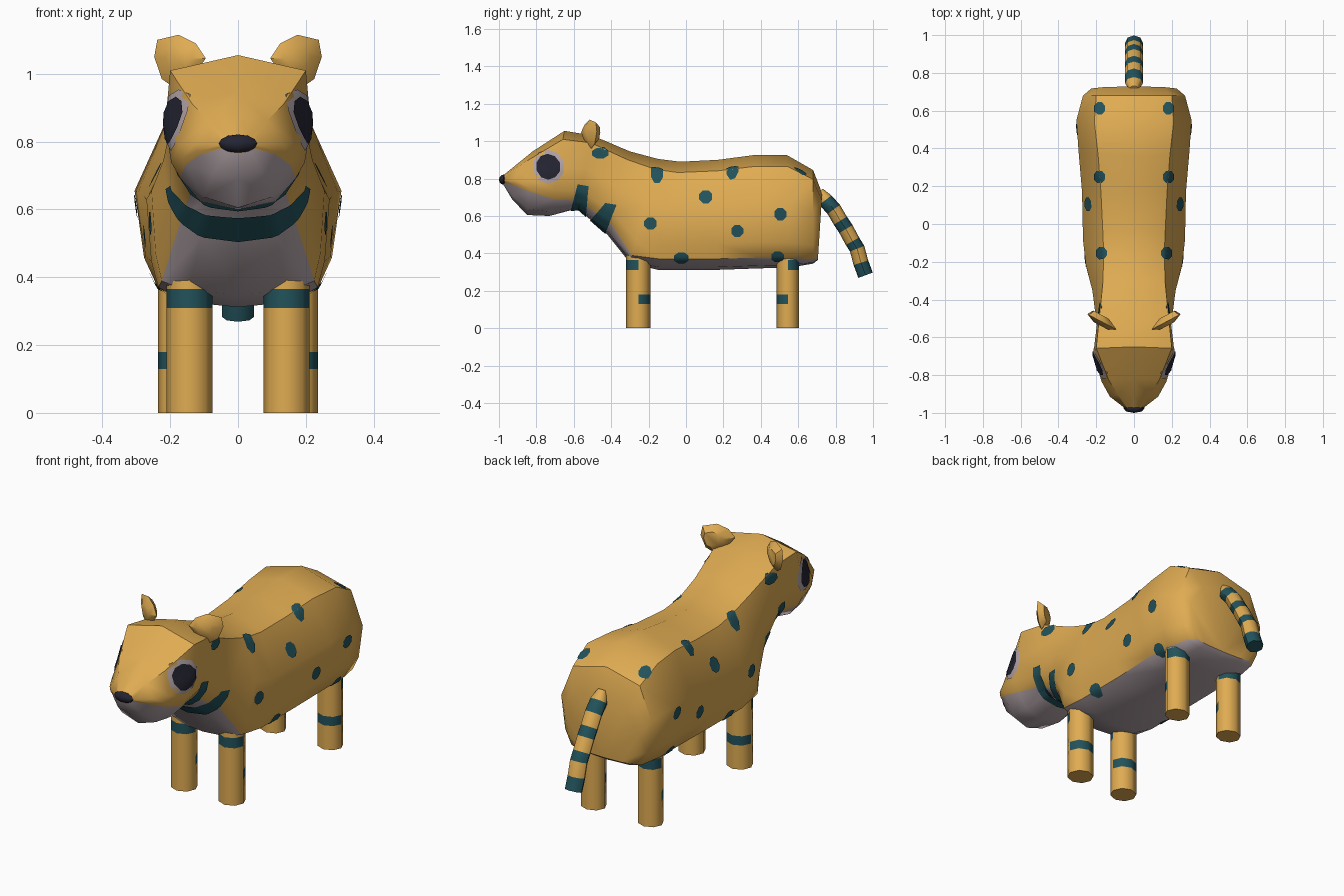
import bpy, bmesh, math
from mathutils import Vector
from mathutils.bvhtree import BVHTree

if "Cube" in bpy.data.objects:
    bpy.data.objects.remove(bpy.data.objects["Cube"])


def make_mat(name, rgb):
    m = bpy.data.materials.new(name)
    m.use_nodes = True
    m.diffuse_color = (*rgb, 1)
    m.node_tree.nodes["Principled BSDF"].inputs["Base Color"].default_value = (*rgb, 1)
    return m


ORANGE = make_mat("golden_orange", (0.74, 0.41, 0.085))
TEAL = make_mat("dark_teal", (0.016, 0.085, 0.105))
PALE = make_mat("pale_grey", (0.46, 0.38, 0.40))
DARK = make_mat("near_black", (0.018, 0.018, 0.032))


def finish(name, bm, mats, angle=40, normals=True):
    if normals:
        bmesh.ops.recalc_face_normals(bm, faces=bm.faces[:])
    me = bpy.data.meshes.new(name)
    bm.to_mesh(me)
    bm.free()
    for m in mats:
        me.materials.append(m)
    ob = bpy.data.objects.new(name, me)
    bpy.context.collection.objects.link(ob)
    bpy.ops.object.select_all(action="DESELECT")
    ob.select_set(True)
    bpy.context.view_layer.objects.active = ob
    bpy.ops.object.shade_smooth_by_angle(angle=math.radians(angle))
    return ob


def loft(bm, rings, colour):
    """Skin closed rings; colour(i, j) gives the material index."""
    vs = [[bm.verts.new(p) for p in r] for r in rings]
    n = len(vs[0])
    for i in range(len(vs) - 1):
        for j in range(n):
            k = (j + 1) % n
            f = bm.faces.new((vs[i][j], vs[i][k], vs[i + 1][k], vs[i + 1][j]))
            f.material_index = colour(i, j)
    bm.faces.new(vs[0])
    f = bm.faces.new(vs[-1])
    f.material_index = colour(len(vs) - 2, 0)


def mix(a, b, t):
    return a + (b - a) * t


# Head and body: top y, top z, bottom y, bottom z, widths (shoulder, side, belly edge), edge height
SECTIONS = [
    (-.980, .815, -.975, .765, .030, .045, .030, .62),
    (-.900, .880, -.930, .690, .085, .128, .110, .62),
    (-.820, .945, -.850, .605, .135, .172, .155, .63),
    (-.650, 1.055, -.730, .600, .200, .215, .170, .80),
    (-.500, 1.030, -.580, .640, .185, .197, .130, .90),
    (-.300, .945, -.420, .500, .165, .220, .170, .86),
    (-.150, .905, -.300, .350, .160, .255, .225, .93),
    (-.030, .890, -.150, .312, .165, .270, .235, .90),
    (.170, .900, .170, .312, .175, .275, .235, .90),
    (.360, .925, .400, .320, .190, .293, .240, .905),
    (.540, .925, .560, .325, .210, .305, .235, .92),
    (.680, .845, .680, .345, .200, .270, .210, .95),
    (.728, .720, .705, .365, .150, .225, .170, .97),
]


def body_ring(yt, zt, yb, zb, wt, wm, wb, tb):
    half = [(0, 0), (wt, .1), (wm, .45), (mix(wm, wb, .4), mix(.45, tb, .7)),
            (wb, tb), (wb * .65, mix(tb, 1, .75)), (0, 1)]
    pts = half + [(-x, t) for x, t in half[-2:0:-1]]
    return [(x, mix(yt, yb, t), mix(zt, zb, t)) for x, t in pts]


bm = bmesh.new()
loft(bm, [body_ring(*s) for s in SECTIONS],
     lambda i, j: 1 if 4 <= j <= 7 else 0)
for f in bm.faces:
    if len(f.verts) > 4:
        f.material_index = 0
bmesh.ops.recalc_face_normals(bm, faces=bm.faces[:])
bmesh.ops.triangulate(bm, faces=bm.faces[:], quad_method="SHORT_EDGE")
skin = BVHTree.FromBMesh(bm)
finish("body", bm, [ORANGE, PALE])


def on_skin(origin, direction, lift):
    hit, nor, _, _ = skin.ray_cast(Vector(origin), Vector(direction).normalized())
    return hit + nor * lift if hit else None


def patch(bm, place, ru, rv, lift, sides=8):
    """Small rounded plate that hugs the skin; place(u, v) gives a ray."""
    rows = []
    for s in (0.35, 0.7, 1.0):
        row = []
        for k in range(sides):
            a = 2 * math.pi * (k + .5) / sides
            p = on_skin(*place(ru * s * math.cos(a), rv * s * math.sin(a)), lift)
            if p is None:
                return
            row.append(bm.verts.new(p))
        rows.append(row)
    bm.faces.new(rows[0])
    for a, b in zip(rows, rows[1:]):
        for k in range(sides):
            n = (k + 1) % sides
            bm.faces.new((a[k], b[k], b[n], a[n]))


def from_side(side, y, z):
    return lambda u, v: ((side * 1, y + u, z + v), (-side, 0, 0))


def from_top(x, y):
    return lambda u, v: ((x + u, y + v, 2), (0, 0, -1))


# Coat spots on both flanks and along the back
FLANK = [(-.46, .935, .048, .03), (-.19, .56, .036, .036), (.105, .70, .038, .038),
         (.275, .52, .035, .035), (.505, .61, .035, .036), (-.025, .378, .042, .03),
         (.49, .385, .036, .03)]
bm = bmesh.new()
for side in (1, -1):
    for y, z, ru, rv in FLANK:
        patch(bm, from_side(side, y, z), ru, rv, .005)
    for x, y in ((.17, -.155), (.18, .25), (.18, .61)):
        patch(bm, from_top(side * x, y), .03, .035, .005)
finish("coat_spots", bm, [TEAL])

# Neck stripes: front edge (top, bottom) and back edge (top, bottom) as y, z
STRIPES = [((-.58, .77), (-.62, .62), (-.52, .76), (-.53, .625)),
           ((-.43, .67), (-.49, .60), (-.37, .66), (-.42, .53))]
bm = bmesh.new()
for ft, fb, bt, bb in STRIPES:
    prev = None
    for k in range(33):
        a = math.pi * (k / 32 - .5)
        row = []
        for s in (0, .5, 1):
            top = Vector((0, mix(ft[0], bt[0], s), mix(ft[1], bt[1], s)))
            low = Vector((0, mix(fb[0], bb[0], s), mix(fb[1], bb[1], s)))
            d = (low - top).normalized() * math.cos(a) + Vector((math.sin(a), 0, 0))
            row.append(bm.verts.new(on_skin(top, d, .005)))
        if prev:
            for q in (0, 1):
                bm.faces.new((prev[q], prev[q + 1], row[q + 1], row[q]))
        prev = row
finish("neck_stripes", bm, [TEAL])

# Eyes
for side, label in ((1, "left"), (-1, "right")):
    for part, r, lift, mat in (("eye_white", (.085, .09), .004, PALE),
                               ("pupil", (.064, .068), .009, DARK)):
        bm = bmesh.new()
        patch(bm, from_side(side, -.735, .863), *r, lift, 10)
        finish(f"{label}_{part}", bm, [mat])

# Nose
bm = bmesh.new()
bmesh.ops.create_uvsphere(bm, u_segments=8, v_segments=6, radius=1)
for v in bm.verts:
    v.co = Vector((v.co.x * .057, v.co.y * .025 - .975, v.co.z * .027 + .794))
finish("nose", bm, [DARK])

# Ears: slanted outline with a swollen back and a shallow front
EAR = [(.095, 1.045), (.125, 1.09), (.175, 1.115), (.238, 1.10),
       (.247, 1.05), (.225, .985), (.19, .96), (.135, .99)]
for side, label in ((1, "left"), (-1, "right")):
    bm = bmesh.new()
    rings = []
    for scale, push in ((.5, -.025), (1, 0), (.55, .035)):
        rings.append([(side * mix(.178, x, scale),
                       -.56 + (mix(.178, x, scale) - .09) * .53 + push,
                       mix(1.045, z, scale)) for x, z in EAR])
    loft(bm, rings, lambda i, j: 0)
    finish(f"{label}_ear", bm, [ORANGE])

# Legs: each has an upper band on one half and a lower band on the other
HEIGHTS = [0, .13, .18, .31, .365, .43]
for end, cx, cy, hx, hy in (("front", .143, -.255, .068, .065), ("back", .17, .545, .066, .06)):
    for side, label in ((1, "left"), (-1, "right")):
        bm = bmesh.new()
        rings = [[(side * cx + hx * math.cos(k * math.pi / 4),
                   cy + hy * math.sin(k * math.pi / 4), z) for k in range(8)] for z in HEIGHTS]

        def band(i, j):
            rear_half = j < 4
            upper_rear = end == "back"
            return int((i == 3 and rear_half == upper_rear) or (i == 1 and rear_half != upper_rear))

        loft(bm, rings, band)
        finish(f"{end}_{label}_leg", bm, [ORANGE, TEAL], 50)

# Tail: alternating plain and banded lengths
PATH = [(.715, .735), (.745, .685), (.79, .635), (.825, .575), (.855, .53),
        (.89, .465), (.915, .425), (.935, .35), (.96, .283)]
rings = []
for i, (y, z) in enumerate(PATH):
    a, b = Vector(PATH[max(i - 1, 0)]), Vector(PATH[min(i + 1, len(PATH) - 1)])
    t = (b - a).normalized()
    r = .02 if i == 0 else .041
    rings.append([(r * 1.15 * math.cos(k * math.pi / 4), y - t.y * r * math.sin(k * math.pi / 4),
                   z + t.x * r * math.sin(k * math.pi / 4)) for k in range(8)])
bm = bmesh.new()
loft(bm, rings, lambda i, j: i % 2)
finish("tail", bm, [ORANGE, TEAL], 50)
